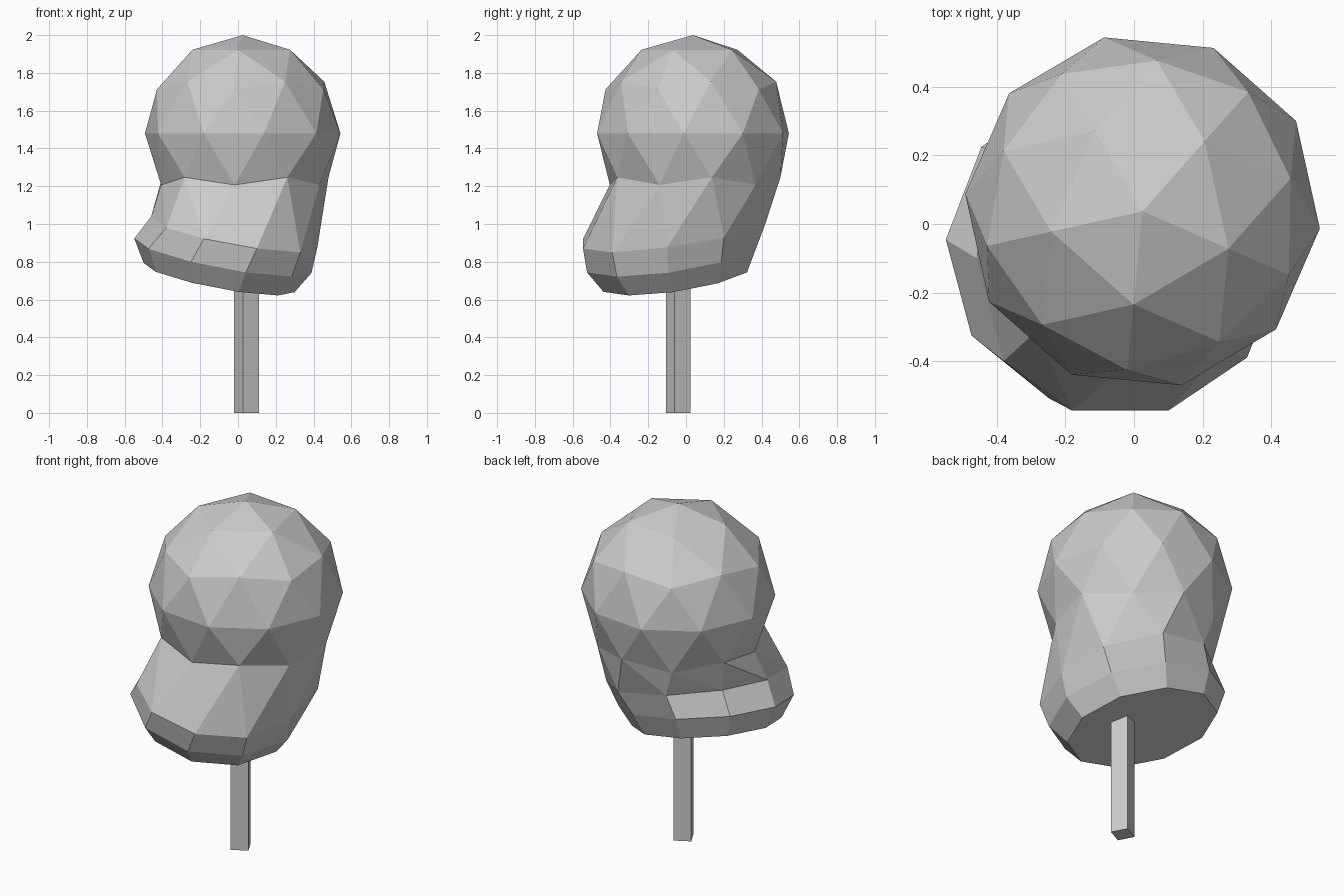
import bpy, bmesh
from math import atan2, radians, cos, sin
from mathutils import Matrix, Vector

if "Cube" in bpy.data.objects:
    bpy.data.objects.remove(bpy.data.objects["Cube"])


def make_object(name, bm):
    bmesh.ops.recalc_face_normals(bm, faces=bm.faces)
    mesh = bpy.data.meshes.new(name)
    bm.to_mesh(mesh)
    bm.free()
    obj = bpy.data.objects.new(name, mesh)
    bpy.context.collection.objects.link(obj)


def tilted(x, y, base):
    # height on the slanted planes shared by the lower crown rings
    return (x, y, base - 0.186 * x + 0.146 * y)


def circle(cx, cy, r, base):
    return [tilted(cx + r * cos(radians(-3 + 36 * k)),
                   cy + r * sin(radians(-3 + 36 * k)), base) for k in range(10)]


# Crown: faceted ball, open underneath
centre = Vector((0.025, 0.037, 1.48))
bm = bmesh.new()
bmesh.ops.create_icosphere(bm, subdivisions=2, radius=0.52,
                           matrix=Matrix.Translation(centre) @ Matrix.Rotation(radians(-23.5), 4, 'Z'))
bmesh.ops.delete(bm, geom=[v for v in bm.verts if v.co.z < 1.18], context='VERTS')


def angle(v):
    # counter-clockwise, starting just past the first lower-ring corner
    return (atan2(v.co.y - centre.y, v.co.x - centre.x) + radians(5)) % radians(360)


rim = sorted({v for e in bm.edges if e.is_boundary for v in e.verts}, key=angle)

# Crown: slanted skirt below the ball
shoulder_xy = [(.42, -.1), (.38, .2), (.15, .42), (-.15, .4), (-.37, .19),
               (-.46, -.1), (-.38, -.40), (-.18, -.545), (.1, -.545), (.33, -.39)]
shoulder = [bm.verts.new(tilted(x, y, 0.968)) for x, y in shoulder_xy]
skirt = [bm.verts.new(p) for p in circle(-0.08, -0.07, 0.47, 0.828)]
base = [bm.verts.new(p) for p in circle(-0.10, -0.05, 0.40, 0.705)]

for i in range(10):
    j = (i + 1) % 10
    bm.faces.new((rim[i], shoulder[i], shoulder[j]))
    bm.faces.new((rim[i], shoulder[j], rim[j]))
    for top, low in ((shoulder, skirt), (skirt, base)):
        bm.faces.new((top[i], low[i], low[j], top[j]))
bm.faces.new(base)
make_object("crown", bm)

# Trunk: square post turned a little
bm = bmesh.new()
bmesh.ops.create_cube(bm, size=1, matrix=Matrix.Translation((0.045, -0.04, 0.37))
                      @ Matrix.Rotation(radians(28), 4, 'Z')
                      @ Matrix.Diagonal((0.096, 0.096, 0.74, 1)))
make_object("trunk", bm)
